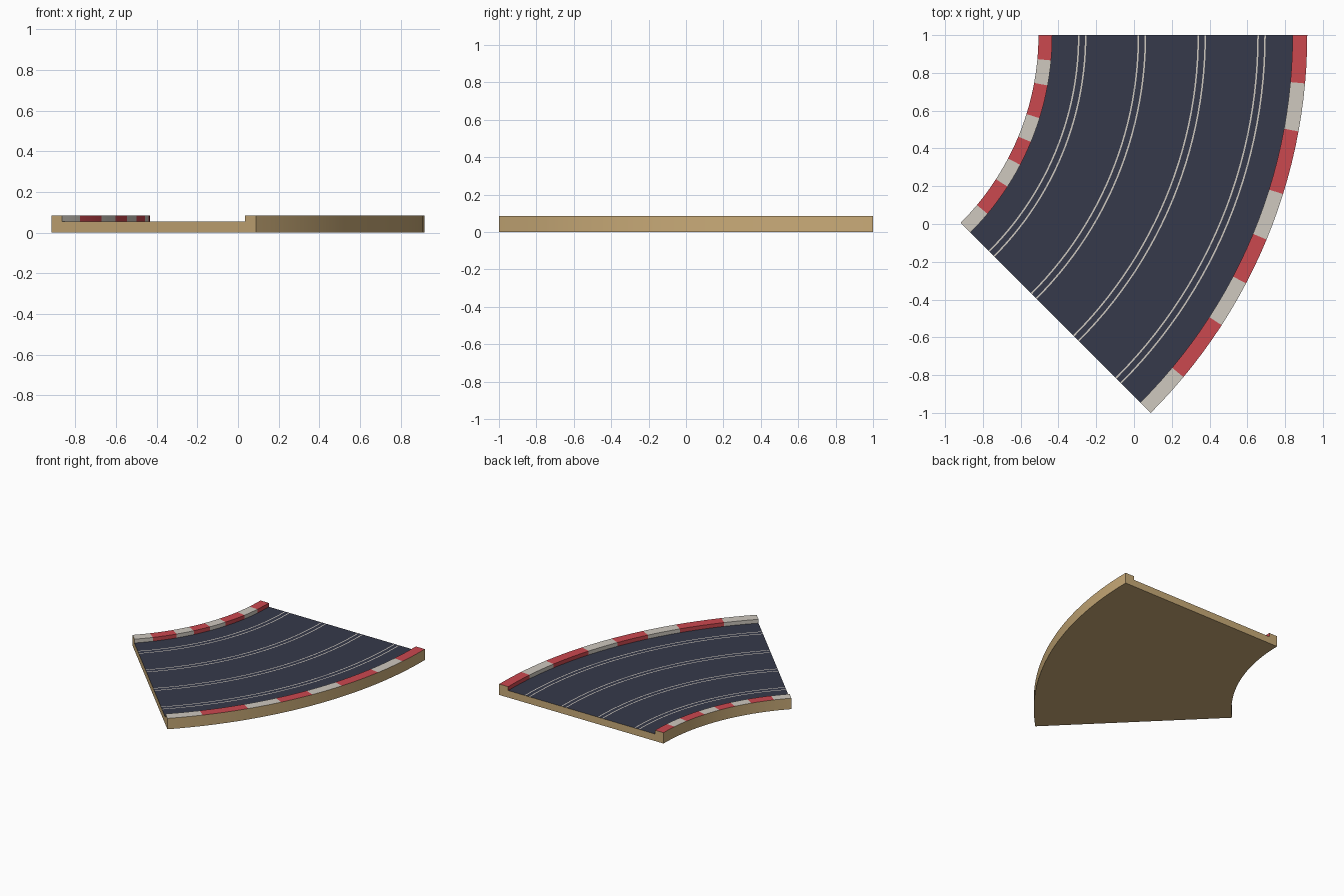
import bpy, bmesh, math

cube = bpy.data.objects.get("Cube")
if cube:
    bpy.data.objects.remove(cube, do_unlink=True)

STEPS, STRIPES, SWEEP = 26, 8, math.radians(45)
R_IN, R_OUT = 1.405, 2.828            # inner and outer bend radius
CURB_IN, CURB_OUT = 1.478, 2.75       # where the road meets the curbs
ROAD_Z, CURB_Z = 0.055, 0.085
CX, CY = -(R_OUT + R_IN * math.cos(SWEEP)) / 2, 1.0   # bend centre
WOOD, ROAD, CREAM, RED = range(4)


def make_material(name, rgb):
    mat = bpy.data.materials.new(name)
    mat.use_nodes = True
    mat.diffuse_color = (*rgb, 1)
    mat.node_tree.nodes["Principled BSDF"].inputs["Base Color"].default_value = (*rgb, 1)
    return mat


materials = [
    make_material("wood", (0.59, 0.41, 0.19)),
    make_material("dark road", (0.037, 0.042, 0.07)),
    make_material("cream paint", (0.62, 0.58, 0.52)),
    make_material("red paint", (0.60, 0.065, 0.078)),
]


def sweep(name, profile, colour):
    """Sweep a closed (radius, z) profile round the bend; colour(edge, step) picks each face's paint."""
    bm = bmesh.new()
    rings = []
    for i in range(STEPS + 1):
        a = -SWEEP * i / STEPS
        rings.append([bm.verts.new((CX + r * math.cos(a), CY + r * math.sin(a), z))
                      for r, z in profile])
    n = len(profile)
    for i in range(STEPS):
        for k in range(n):
            j = (k + 1) % n
            face = bm.faces.new((rings[i][k], rings[i][j], rings[i + 1][j], rings[i + 1][k]))
            face.material_index = colour(k, i)
    for ring in (rings[0], rings[-1]):
        bm.faces.new(ring).material_index = WOOD
    bmesh.ops.recalc_face_normals(bm, faces=bm.faces)
    mesh = bpy.data.meshes.new(name)
    bm.to_mesh(mesh)
    bm.free()
    for mat in materials:
        mesh.materials.append(mat)
    obj = bpy.data.objects.new(name, mesh)
    bpy.context.collection.objects.link(obj)
    bpy.ops.object.select_all(action="DESELECT")
    obj.select_set(True)
    bpy.context.view_layer.objects.active = obj
    bpy.ops.object.shade_smooth_by_angle(angle=math.radians(30))
    return obj


# Track bed: wooden slab whose top is split into road and four pairs of lane lines
LINE, GAUGE, LANE_GAP, FIRST = 0.008, 0.037, 0.3165, 1.618
edges = [R_IN, CURB_IN]
for lane in range(4):
    for rail in range(2):
        r = FIRST + lane * LANE_GAP + rail * GAUGE
        edges += [r - LINE / 2, r + LINE / 2]
edges += [CURB_OUT, R_OUT]
last = len(edges) - 2                 # top strip under the outer curb


def bed_colour(k, step):
    if k == 0 or k >= last:
        return WOOD
    return ROAD if k % 2 else CREAM


sweep("track_bed", [(r, ROAD_Z) for r in edges] + [(R_OUT, 0), (R_IN, 0)], bed_colour)


# Curbs: striped on top and on the road side, wood elsewhere
def curb_colour(k, step):
    if k > 1:
        return WOOD
    return CREAM if int((step + 0.5) * STRIPES / STEPS) % 2 else RED


for name, road_r, edge_r in (("inner_curb", CURB_IN, R_IN), ("outer_curb", CURB_OUT, R_OUT)):
    sweep(name, [(road_r, ROAD_Z), (road_r, CURB_Z), (edge_r, CURB_Z), (edge_r, ROAD_Z)], curb_colour)
